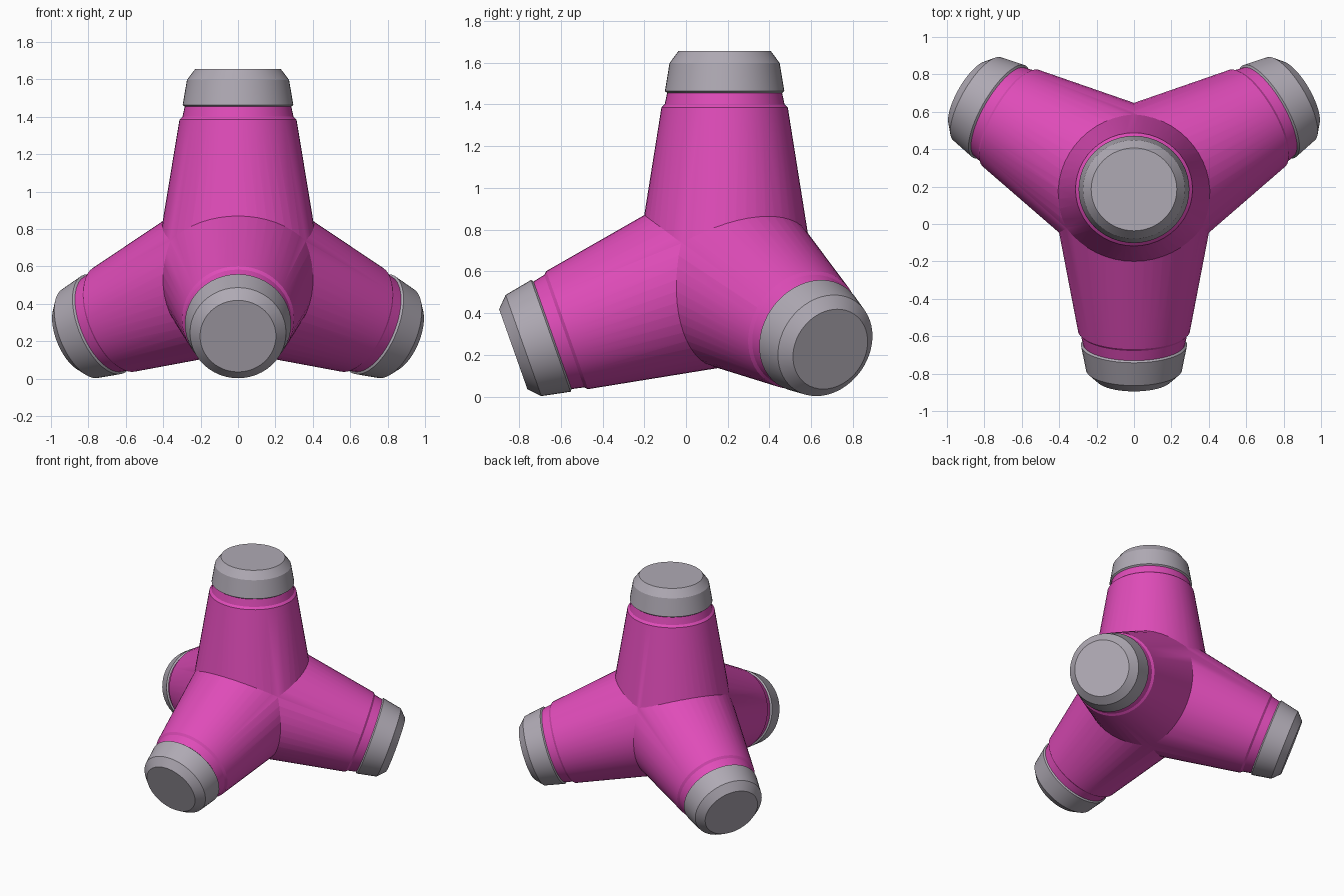
import bpy, bmesh, math
from mathutils import Vector

if "Cube" in bpy.data.objects:
    bpy.data.objects.remove(bpy.data.objects["Cube"])

CENTRE = Vector((0, 0.185, 0.585))
SEGMENTS = 48


def material(name, colour):
    m = bpy.data.materials.new(name)
    m.diffuse_color = (*colour, 1)
    m.use_nodes = True
    m.node_tree.nodes["Principled BSDF"].inputs["Base Color"].default_value = m.diffuse_color
    return m


pink = material("magenta_pink", (0.74, 0.072, 0.485))
grey = material("warm_grey", (0.43, 0.40, 0.455))


def lathe(name, profile, direction, mat, squash=1.0):
    """Closed solid turned from (distance, radius) pairs along a direction from the centre."""
    rot = Vector(direction).to_track_quat('Z', 'Y').to_matrix()
    bm = bmesh.new()
    rings = []
    for t, r in profile:
        ring = []
        for i in range(SEGMENTS):
            a = 2 * math.pi * i / SEGMENTS
            p = Vector((r * math.cos(a), r * squash * math.sin(a), t))
            ring.append(bm.verts.new(CENTRE + rot @ p))
        rings.append(ring)
    for a, b in zip(rings, rings[1:]):
        for i in range(SEGMENTS):
            j = (i + 1) % SEGMENTS
            bm.faces.new((a[i], a[j], b[j], b[i]))
    bm.faces.new(rings[0][::-1])
    bm.faces.new(rings[-1])
    bmesh.ops.recalc_face_normals(bm, faces=bm.faces)
    mesh = bpy.data.meshes.new(name)
    bm.to_mesh(mesh)
    bm.free()
    mesh.materials.append(mat)
    ob = bpy.data.objects.new(name, mesh)
    bpy.context.collection.objects.link(ob)
    return ob


def smooth(ob):
    bpy.ops.object.select_all(action='DESELECT')
    ob.select_set(True)
    bpy.context.view_layer.objects.active = ob
    bpy.ops.object.shade_smooth_by_angle(angle=math.radians(20))


# Profiles: tapered arm with a stepped neck, and bevelled end cap
top_arm = [(0, 0.445), (0.80, 0.313), (0.815, 0.297), (0.90, 0.278)]
low_arm = [(0, 0.445), (0.80, 0.30), (0.815, 0.286), (0.90, 0.268)]
top_cap = [(0.866, 0.280), (0.878, 0.296), (1.012, 0.273), (1.07, 0.229)]
low_cap = [(0.870, 0.268), (0.883, 0.284), (1.022, 0.257), (1.074, 0.203)]

# Four arms pointing to the corners of a tetrahedron
s = math.sqrt(8) / 3
limbs = {"top": (0, 0, 1)}
for name, deg in (("front", -90), ("back_right", 30), ("back_left", 150)):
    a = math.radians(deg)
    limbs[name] = (s * math.cos(a), s * math.sin(a), -1 / 3)

arms = []
for name, d in limbs.items():
    top = name == "top"
    squash = 0.967 if top else 1.0
    arms.append(lathe(name + "_arm", top_arm if top else low_arm, d, pink, squash))
    smooth(lathe(name + "_cap", top_cap if top else low_cap, d, grey, squash))

# Weld the arms into one body
body = arms[0]
body.name = "four_armed_body"
bpy.context.view_layer.objects.active = body
for arm in arms[1:]:
    mod = body.modifiers.new("union", 'BOOLEAN')
    mod.operation = 'UNION'
    mod.solver = 'EXACT'
    mod.object = arm
    bpy.ops.object.modifier_apply(modifier=mod.name)
    bpy.data.objects.remove(arm)
smooth(body)
